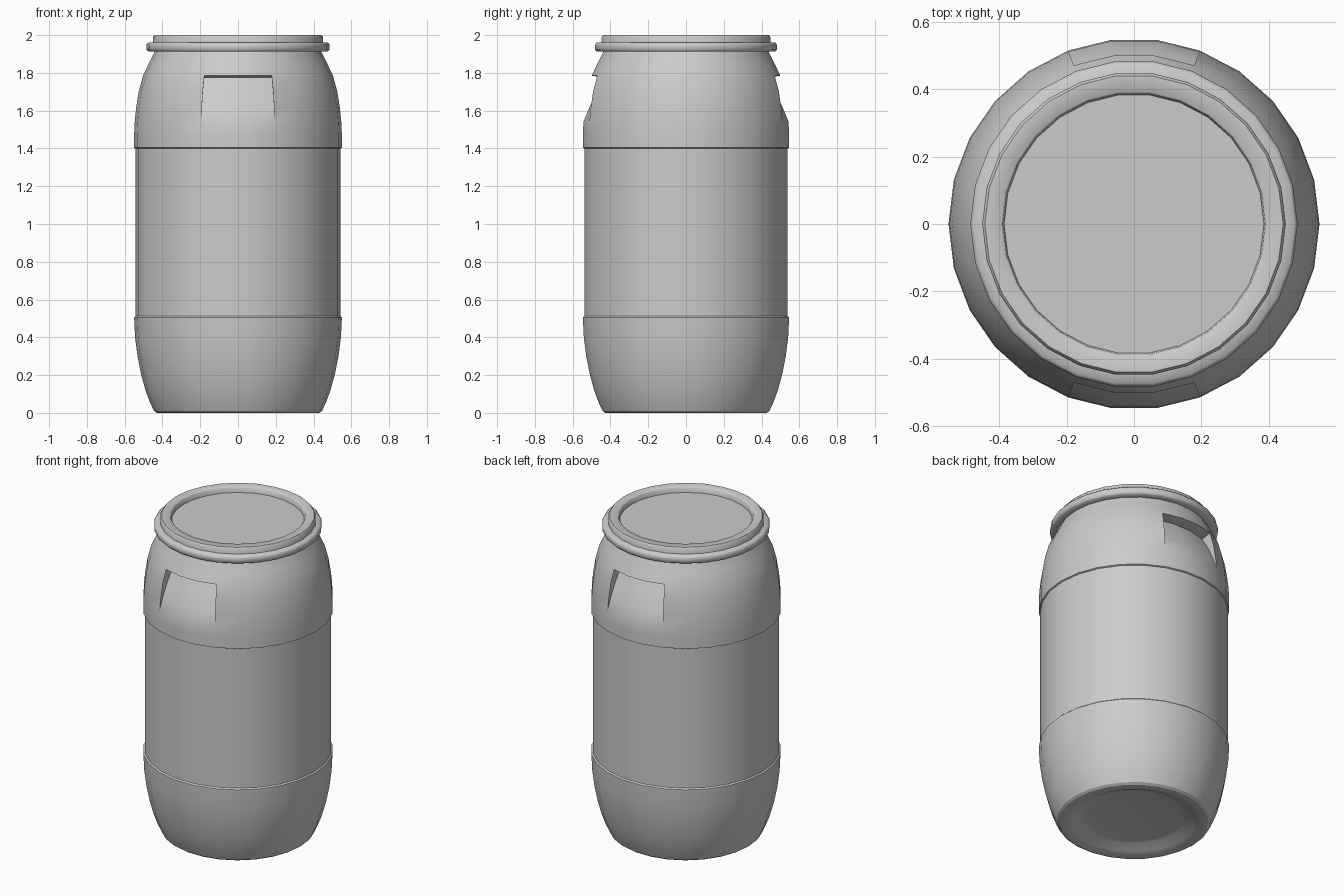
import bpy
import bmesh
import math

SIDES = 26
GRIP_LOW, GRIP_HIGH, GRIP_DEPTH = 1.54, 1.785, 0.07

default_cube = bpy.data.objects.get("Cube")
if default_cube:
    bpy.data.objects.remove(default_cube, do_unlink=True)

# One grey plastic for every part
plastic = bpy.data.materials.new("grey_plastic")
plastic.use_nodes = True
grey = (0.6, 0.6, 0.6, 1)
plastic.diffuse_color = grey
plastic.node_tree.nodes["Principled BSDF"].inputs["Base Color"].default_value = grey


def lathe(profile, closed_loop=False):
    """Spin (radius, height) points round z; cap the ends or close the loop."""
    bm = bmesh.new()
    rings = []
    for radius, z in profile:
        ring = []
        for i in range(SIDES):
            a = math.tau * i / SIDES
            ring.append(bm.verts.new((radius * math.cos(a), radius * math.sin(a), z)))
        rings.append(ring)
    pairs = list(zip(rings, rings[1:]))
    if closed_loop:
        pairs.append((rings[-1], rings[0]))
    else:
        bm.faces.new(rings[0])
        bm.faces.new(rings[-1])
    for low, high in pairs:
        for i in range(SIDES):
            j = (i + 1) % SIDES
            bm.faces.new((low[i], low[j], high[j], high[i]))
    bmesh.ops.recalc_face_normals(bm, faces=bm.faces)
    return bm


def finish(bm, name, angle):
    """Turn the mesh into a smooth shaded object with sharp creases."""
    mesh = bpy.data.meshes.new(name)
    bm.to_mesh(mesh)
    bm.free()
    mesh.materials.append(plastic)
    obj = bpy.data.objects.new(name, mesh)
    bpy.context.collection.objects.link(obj)
    bpy.ops.object.select_all(action="DESELECT")
    obj.select_set(True)
    bpy.context.view_layer.objects.active = obj
    bpy.ops.object.shade_smooth_by_angle(angle=math.radians(angle))
    return obj


def press_grip(bm, side):
    """Push three wall facets inward, deepest at the top, for a hand grip."""
    faces = []
    for f in bm.faces:
        c = f.calc_center_median()
        if GRIP_LOW < c.z < GRIP_HIGH and c.y * side > 0 and abs(c.x) < 0.17:
            faces.append(f)
    new = bmesh.ops.extrude_face_region(bm, geom=faces)["geom"]
    bmesh.ops.delete(bm, geom=[f for f in faces if f.is_valid], context="FACES_ONLY")
    for v in new:
        if isinstance(v, bmesh.types.BMVert):
            t = (v.co.z - GRIP_LOW) / (GRIP_HIGH - GRIP_LOW)
            v.co.y -= side * GRIP_DEPTH * t
            v.co.z -= 0.01 * t
    bmesh.ops.remove_doubles(bm, verts=bm.verts, dist=0.0005)


# Barrel body: hollow foot, swollen base, recessed middle band, shoulder and neck
body = lathe([
    (0.28, 0.04), (0.31, 0.035), (0.36, 0.01), (0.39, 0.0), (0.43, 0.0),
    (0.445, 0.01), (0.468, 0.06), (0.49, 0.12), (0.512, 0.2), (0.532, 0.3),
    (0.545, 0.4), (0.55, 0.505), (0.542, 0.512),
    (0.542, 1.4), (0.55, 1.404),
    (0.55, 1.47), (0.547, GRIP_LOW), (0.54, 1.61), (0.526, 1.7),
    (0.503, GRIP_HIGH), (0.472, 1.85), (0.442, 1.91), (0.435, 1.93),
])
for side in (-1, 1):
    press_grip(body, side)
bmesh.ops.recalc_face_normals(body, faces=body.faces)
finish(body, "barrel_body", 30)

# Clamping ring round the neck
ring = lathe([
    (0.43, 1.912), (0.474, 1.912), (0.484, 1.922), (0.485, 1.95),
    (0.475, 1.961), (0.43, 1.961),
], closed_loop=True)
finish(ring, "clamp_ring", 50)

# Lid with a raised rim and sunken centre
lid = lathe([
    (0.435, 1.93), (0.45, 1.94), (0.45, 1.99), (0.442, 2.0),
    (0.394, 2.0), (0.389, 1.995), (0.385, 1.965), (0.2, 1.965),
])
finish(lid, "lid", 50)
